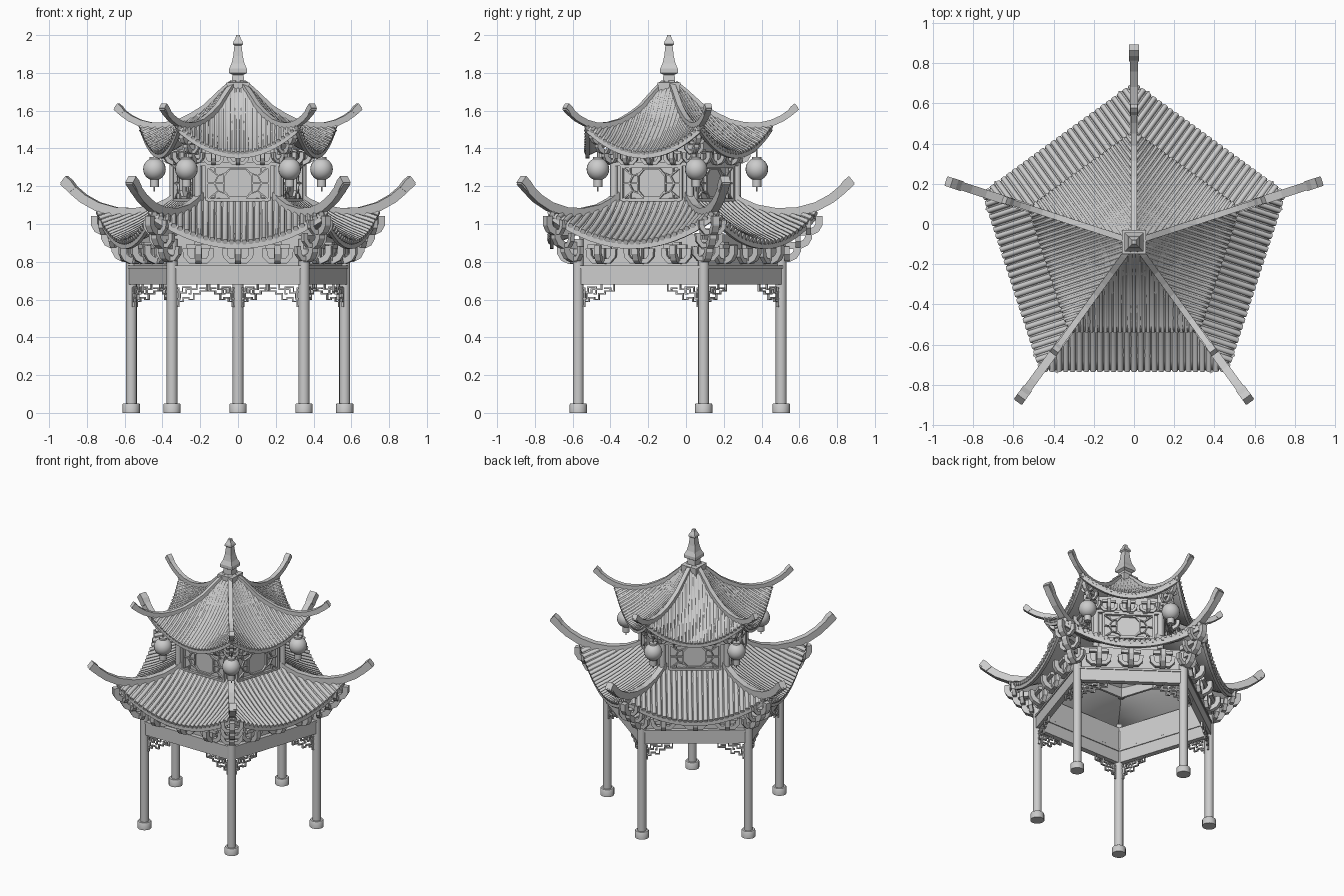
import bpy, bmesh, math
from mathutils import Vector, Matrix

if "Cube" in bpy.data.objects:
    bpy.data.objects.remove(bpy.data.objects["Cube"])

CY = -0.09                      # pentagon centre in y
S36, C36 = math.sin(math.pi / 5), math.cos(math.pi / 5)
X, Y = Vector((1, 0, 0)), Vector((0, 1, 0))
COL_R, WALL_R = 0.594, 0.36     # corner radii of the lower columns and upper storey


def finish(name, bm, five=True, smooth=None):
    """Repeat the geometry on all five sides and make an object."""
    if five:
        src = bm.verts[:] + bm.edges[:] + bm.faces[:]
        for i in range(1, 5):
            d = bmesh.ops.duplicate(bm, geom=src)
            vs = [g for g in d["geom"] if isinstance(g, bmesh.types.BMVert)]
            bmesh.ops.rotate(bm, verts=vs, cent=(0, 0, 0), matrix=Matrix.Rotation(i * math.tau / 5, 3, 'Z'))
    bmesh.ops.remove_doubles(bm, verts=bm.verts, dist=1e-5)
    bmesh.ops.recalc_face_normals(bm, faces=bm.faces)
    me = bpy.data.meshes.new(name)
    bm.to_mesh(me)
    bm.free()
    ob = bpy.data.objects.new(name, me)
    ob.location.y = CY
    bpy.context.collection.objects.link(ob)
    if smooth:
        bpy.ops.object.select_all(action='DESELECT')
        ob.select_set(True)
        bpy.context.view_layer.objects.active = ob
        bpy.ops.object.shade_smooth_by_angle(angle=math.radians(smooth))
    return ob


def box(bm, c, s):
    bmesh.ops.create_cube(bm, size=1, matrix=Matrix.Translation(c) @ Matrix.Diagonal((*s, 1)))


def loft(bm, rings):
    rows = [[bm.verts.new(p) for p in r] for r in rings]
    n = len(rows[0])
    for a, b in zip(rows, rows[1:]):
        for i in range(n):
            bm.faces.new((a[i], a[(i + 1) % n], b[(i + 1) % n], b[i]))
    bm.faces.new(rows[0])
    bm.faces.new(rows[-1])


def ngon(r, n, phase=0):
    return [(r * math.cos(phase + math.tau * i / n), r * math.sin(phase + math.tau * i / n)) for i in range(n)]


def rect(w, h):
    return [(-w / 2, -h / 2), (w / 2, -h / 2), (w / 2, h / 2), (-w / 2, h / 2)]


def lathe(bm, prof, n, c=(0, 0), phase=0):
    loft(bm, [[(c[0] + x, c[1] + y, z) for x, y in ngon(r, n, phase)] for r, z in prof])


def sweep(bm, pts, prof, side):
    """Sweep a flat profile along a path; side is the fixed sideways axis."""
    pts = [Vector(p) for p in pts]
    rings = []
    for i, p in enumerate(pts):
        t = pts[min(i + 1, len(pts) - 1)] - pts[max(i - 1, 0)]
        n = side.cross(t).normalized()
        rings.append([p + side * a + n * b for a, b in prof])
    loft(bm, rings)


def bar(bm, a, b, y, w, d):
    """Thin straight bar between two (x, z) points on a side."""
    sweep(bm, [(a[0], y, a[1]), (b[0], y, b[1])], rect(d, w), Y)


def interp(tab, s, k):
    for a, b in zip(tab, tab[1:]):
        if s <= b[0] or b is tab[-1]:
            return a[k] + (b[k] - a[k]) * (s - a[0]) / (b[0] - a[0])


def roof(name, R, tab, ridge, s0, count, k):
    """tab rows: fraction from apex to eave, height mid-side, height at corner."""
    half, apo = R * S36, R * C36

    def surf(x, s):
        u = min(1, abs(x) / (half * s))
        m, c = interp(tab, s, 1), interp(tab, s, 2)
        return Vector((x, -apo * s, m + (c - m) * u * u))

    # curved deck
    bm = bmesh.new()
    ss = [0.02 + 0.98 * i / 14 for i in range(15)]
    rows = [[bm.verts.new(surf(half * s * j / 8, s)) for j in range(-8, 9)] for s in ss]
    for a, b in zip(rows, rows[1:]):
        for j in range(16):
            bm.faces.new((a[j], b[j], b[j + 1], a[j + 1]))
    ob = finish(name + "_roof_deck", bm, smooth=40)
    mod = ob.modifiers.new("thickness", 'SOLIDIFY')
    mod.thickness, mod.offset = 0.025, 0

    # round tile rows, square to the eave
    bm = bmesh.new()
    step = 2 * half / count
    for i in range(count):
        x = (i - (count - 1) / 2) * step
        a = max(abs(x) / half, s0)
        n = max(2, int((1.01 - a) * 16))
        pts = [surf(x, a + (1.015 - a) * j / n) + Vector((0, 0, 0.012 * k)) for j in range(n + 1)]
        sweep(bm, pts, ngon(step * 0.44, 6), -X)
    finish(name + "_roof_tiles", bm, smooth=62)

    # eave board following the curve
    bm = bmesh.new()
    pts = [surf(half * j / 8, 1) + Vector((0, 0.01, -0.012)) for j in range(-8, 9)]
    sweep(bm, pts, rect(0.02, 0.03 * k), Y)
    finish(name + "_eave_board", bm)

    # hip ridges with upturned horns
    bm = bmesh.new()
    sweep(bm, [(0, r, z) for r, z in ridge], rect(0.042 * k, 0.048 * k), X)
    (r0, z0), (r1, z1) = ridge[-2:]
    sweep(bm, [(0, r0, z0), (0, r0 * .5 + r1 * .5, z0 * .4 + z1 * .6 + .006), (0, r1, z1 + .008)],
          rect(0.05 * k, 0.045 * k), X)
    finish(name + "_hip_ridges", bm)


roof("lower", 0.78,
     [(0, 1.42, 1.42), (.25, 1.23, 1.24), (.46, 1.10, 1.11), (.58, 1.04, 1.065),
      (.73, .978, 1.04), (.87, .93, 1.04), (1, .895, 1.055)],
     [(.33, 1.15), (.38, 1.115), (.46, 1.08), (.57, 1.06), (.68, 1.065), (.78, 1.092), (.86, 1.135),
      (.915, 1.18), (.967, 1.228)], 0.42, 27, 1)
roof("upper", 0.545,
     [(0, 1.76, 1.76), (.15, 1.69, 1.70), (.33, 1.58, 1.60), (.45, 1.525, 1.56), (.55, 1.487, 1.535),
      (.73, 1.43, 1.508), (.87, 1.395, 1.505), (1, 1.37, 1.515)],
     [(.03, 1.745), (.08, 1.705), (.18, 1.615), (.25, 1.573), (.32, 1.54), (.4, 1.522), (.48, 1.52), (.545, 1.535),
      (.6, 1.56), (.64, 1.588), (.676, 1.618)], 0.08, 27, 0.72)

# columns with stone feet
bm = bmesh.new()
lathe(bm, [(.029, .04), (.029, .92)], 16, (0, COL_R))
finish("columns", bm, smooth=40)
bm = bmesh.new()
lathe(bm, [(.046, 0), (.046, .045), (.042, .05)], 16, (0, COL_R))
finish("column_feet", bm, smooth=40)

# tie beams and the panel behind the brackets
bm = bmesh.new()
box(bm, (0, -COL_R * C36, .723), (2 * COL_R * S36 - .03, .038, .085))
box(bm, (0, -COL_R * C36, .772), (2 * COL_R * S36 - .02, .05, .014))
finish("tie_beams", bm)
bm = bmesh.new()
box(bm, (0, -COL_R * C36 + .012, .86), (2 * COL_R * S36 - .02, .014, .17))
finish("frieze_panels", bm)

# stepped fretwork hanging beside each column
bm = bmesh.new()
frets = [
    [(.02, .565), (.035, .565), (.035, .59), (.06, .59), (.06, .61), (.09, .61), (.09, .60), (.115, .60),
     (.115, .63), (.15, .63), (.15, .645), (.2, .645), (.2, .68)],
    [(.02, .605), (.045, .605), (.045, .635), (.075, .635), (.075, .655), (.13, .655), (.13, .68)],
    [(.02, .64), (.055, .64), (.055, .665), (.1, .665), (.1, .63), (.09, .63)],
    [(.035, .59), (.035, .66), (.02, .66)],
    [(.15, .66), (.18, .66), (.18, .645)],
]
for sx in (-1, 1):
    for path in frets:
        q = [(sx * (COL_R * S36 - d), z) for d, z in path]
        for a, b in zip(q, q[1:]):
            box(bm, ((a[0] + b[0]) / 2, -COL_R * C36, (a[1] + b[1]) / 2),
                (abs(a[0] - b[0]) + .007, .012, abs(a[1] - b[1]) + .007))
finish("fretwork", bm)


def brackets(name, R, z0, k, xs):
    """Curved eave brackets along the sides and stacked ones at the corners."""
    bm = bmesh.new()
    y0 = -R * C36
    arm = [(-.07, .065), (-.067, .025), (-.045, 0), (.045, 0), (.067, .025), (.07, .065)]
    hook = [(-.02, 0), (.05, 0), (.08, .015), (.095, .04), (.095, .08)]
    for x in xs:
        sweep(bm, [(x + a * k, y0 - .03 * k, z0 + b * k) for a, b in arm], rect(.026 * k, .028 * k), Y)
        sweep(bm, [(x, y0 - a * k, z0 + b * k) for a, b in hook], rect(.032 * k, .034 * k), X)
        box(bm, (x, y0 - .03 * k, z0 + .05 * k), (.04 * k, .04 * k, .1 * k))
        box(bm, (x, y0 - .06 * k, z0 + .075 * k), (.13 * k, .025 * k, .022 * k))
    for j, reach in enumerate((.05, .11, .165)):
        z = z0 + (.012 + .07 * j) * k
        sweep(bm, [(0, R + a * k, z + b * k) for a, b in
                   ((-.02, 0), (reach - .01, 0), (reach + .02, .015), (reach + .035, .04), (reach + .035, .085))],
              rect(.036 * k, .038 * k), X)
        sweep(bm, [(a * k * .9, R + (reach - .02) * k, z + b * k) for a, b in arm], rect(.026 * k, .026 * k), Y)
    finish(name, bm)


brackets("lower_brackets", COL_R, .805, 1, (-.21, 0, .21))
brackets("upper_brackets", WALL_R, 1.325, .7, (-.13, 0, .13))

# upper storey: walls, corner posts, top rail
bm = bmesh.new()
half = WALL_R * S36
box(bm, (0, -WALL_R * C36 + .012, 1.24), (2 * half - .01, .016, .4))
box(bm, (0, -WALL_R * C36, 1.318), (2 * half, .036, .02))
finish("upper_walls", bm)
bm = bmesh.new()
lathe(bm, [(.02, 1.05), (.02, 1.46)], 12, (0, WALL_R))
finish("upper_posts", bm, smooth=40)

# window frames: border, octagon and branching bars
bm = bmesh.new()
yw, zc = -WALL_R * C36 - .003, 1.215
octo = [(.075, .04), (.045, .075), (-.045, .075), (-.075, .04), (-.075, -.04), (-.045, -.075), (.045, -.075), (.075, -.04)]
for i, a in enumerate(octo):
    b = octo[(i + 1) % 8]
    bar(bm, (a[0], zc + a[1]), (b[0], zc + b[1]), yw, .009, .016)
for sx in (-1, 1):
    box(bm, (sx * .165, yw, zc), (.014, .026, .19))
    box(bm, (0, yw, zc + sx * .088), (.33, .026, .014))
    bar(bm, (sx * .075, zc), (sx * .16, zc), yw, .007, .014)
    for sz in (-1, 1):
        bar(bm, (sx * .06, zc + sz * .057), (sx * .105, zc + sz * .04), yw, .007, .014)
        bar(bm, (sx * .105, zc + sz * .04), (sx * .16, zc + sz * .085), yw, .007, .014)
        bar(bm, (sx * .105, zc + sz * .04), (sx * .125, zc), yw, .007, .014)
        bar(bm, (sx * .12, zc + sz * .052), (sx * .12, zc + sz * .085), yw, .007, .014)
finish("window_frames", bm)

# hanging lanterns under the upper eaves
bm = bmesh.new()
ball = [(.06 * math.sin(math.pi * i / 12), 1.29 - .06 * math.cos(math.pi * i / 12)) for i in range(1, 12)]
lathe(bm, ball, 20, (0, .465))
lathe(bm, [(.026, 1.342), (.026, 1.356)], 12, (0, .465))
lathe(bm, [(.004, 1.35), (.004, 1.50)], 6, (0, .465))
lathe(bm, [(.024, 1.195), (.024, 1.238)], 12, (0, .465))
lathe(bm, [(.004, 1.172), (.004, 1.2)], 6, (0, .465))
finish("lanterns", bm, smooth=40)

# square finial (radii are half-widths, scaled to the corners)
bm = bmesh.new()
prof = [(.058, 1.69), (.06, 1.75), (.032, 1.752), (.03, 1.79), (.047, 1.80), (.047, 1.822), (.034, 1.85), (.025, 1.89),
        (.019, 1.945), (.027, 1.952), (.024, 1.965), (.013, 1.985), (.01, 2.0)]
lathe(bm, [(r * math.sqrt(2), z) for r, z in prof], 4, phase=math.pi / 4)
finish("finial", bm, five=False)
